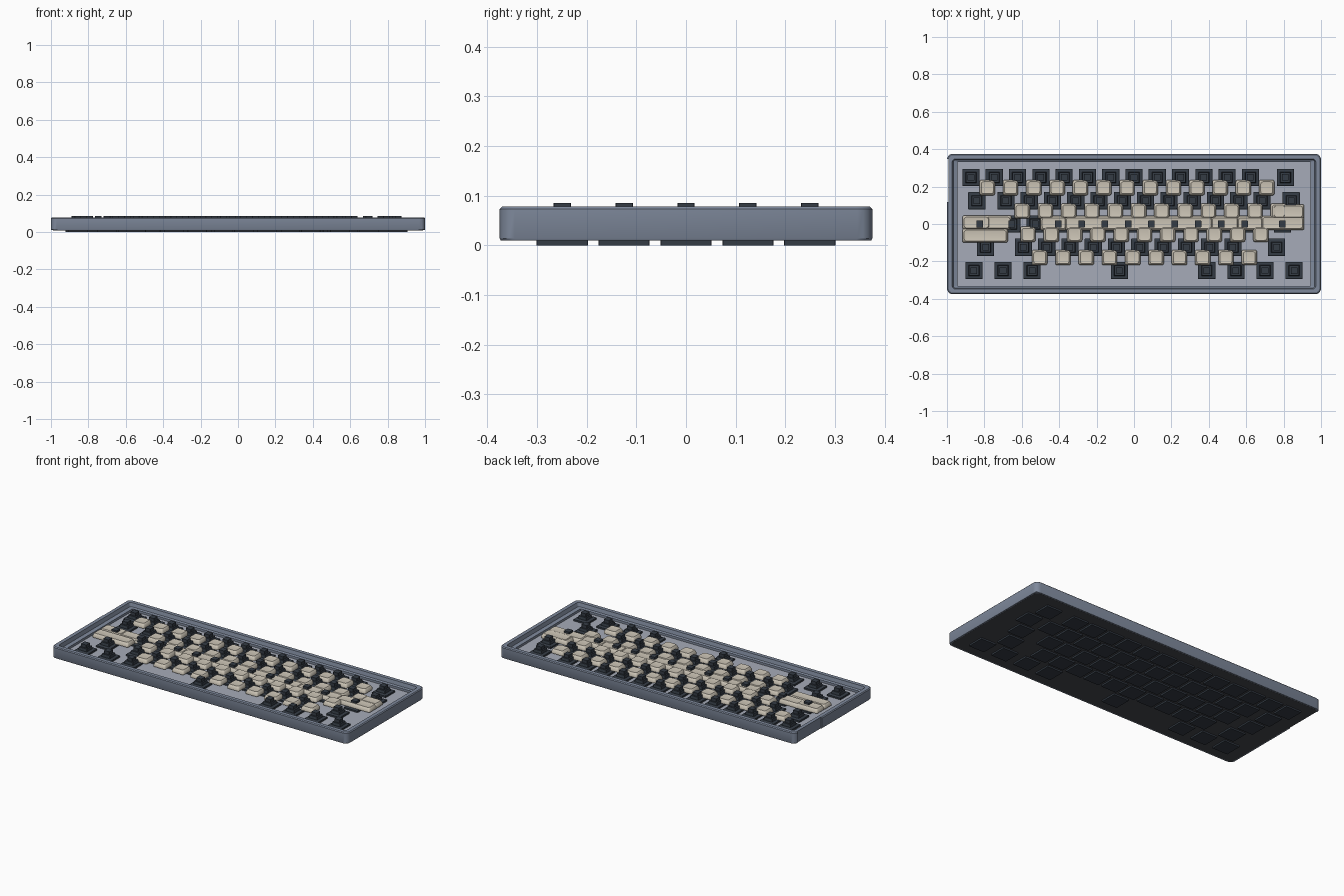
import bpy, math

if "Cube" in bpy.data.objects:
    bpy.data.objects.remove(bpy.data.objects["Cube"])

def material(name, rgb):
    m = bpy.data.materials.new(name)
    m.diffuse_color = (*rgb, 1)
    m.use_nodes = True
    m.node_tree.nodes["Principled BSDF"].inputs["Base Color"].default_value = m.diffuse_color
    return m

CASE = material("case_slate", (0.21, 0.25, 0.33))
PLATE = material("plate_grey", (0.38, 0.41, 0.48))
DARK = material("switch_dark", (0.035, 0.045, 0.06))
BASE = material("base_dark", (0.06, 0.065, 0.075))
CREAM = material("cap_cream", (0.62, 0.57, 0.48))

def ring(hx, hy, z, r, seg):
    """Rounded rectangle outline at height z."""
    pts = []
    for q, (sx, sy) in enumerate(((1, 1), (-1, 1), (-1, -1), (1, -1))):
        for i in range(seg + 1):
            a = (q + i / seg) * math.pi / 2
            pts.append((sx * (hx - r) + r * math.cos(a), sy * (hy - r) + r * math.sin(a), z))
    return pts

def loft_mesh(name, rings, mat, seg=2, closed=False):
    """Skin stacked outlines; cap both ends, or join last ring to first."""
    verts, faces = [], []
    for hx, hy, z, r in rings:
        verts += ring(hx, hy, z, r, seg)
    n, k = 4 * (seg + 1), len(rings)
    for j in range(k if closed else k - 1):
        a, b = j * n, ((j + 1) % k) * n
        faces += [(a + i, a + (i + 1) % n, b + (i + 1) % n, b + i) for i in range(n)]
    if not closed:
        faces += [tuple(range(n))[::-1], tuple(range((k - 1) * n, k * n))]
    me = bpy.data.meshes.new(name)
    me.from_pydata(verts, [], faces)
    me.materials.append(mat)
    return me

def place(name, me, x=0, y=0, z=0):
    ob = bpy.data.objects.new(name, me)
    ob.location = (x, y, z)
    bpy.context.collection.objects.link(ob)
    return ob

# Case frame: closed cross-section with a thin rim and an inner ledge
case = place("case_frame", loft_mesh("case_frame", [
    (0.998, 0.373, 0.010, 0.03), (1.0, 0.375, 0.014, 0.03),
    (1.0, 0.375, 0.073, 0.03), (0.995, 0.370, 0.078, 0.028),
    (0.972, 0.347, 0.078, 0.015), (0.966, 0.342, 0.055, 0.012),
    (0.945, 0.332, 0.050, 0.004), (0.945, 0.332, 0.010, 0.004)], CASE, 4, True))

# Shallow recess on the left wall near the back
cutter = place("recess_cutter", loft_mesh("recess_cutter", [
    (0.02, 0.115, -0.1, 0.001), (0.02, 0.115, 0.2, 0.001)], CASE), -1.013, 0.232)
cutter.hide_render = True
cutter.hide_set(True)
mod = case.modifiers.new("recess", "BOOLEAN")
mod.operation, mod.object, mod.solver = "DIFFERENCE", cutter, "EXACT"
bpy.context.view_layer.objects.active = case
bpy.ops.object.modifier_apply(modifier=mod.name)
bpy.data.objects.remove(cutter)

# Switch plate and dark underside
place("switch_plate", loft_mesh("switch_plate", [
    (0.947, 0.334, 0.022, 0.004), (0.947, 0.334, 0.036, 0.004)], PLATE))
place("bottom_panel", loft_mesh("bottom_panel", [
    (0.99, 0.365, 0.0095, 0.025), (0.99, 0.365, 0.014, 0.025)], BASE, 4))

# Switch: lower body, flange, tapered housing and stem
switch = loft_mesh("switch", [
    (0.0515, 0.0515, 0.0, 0.001), (0.0515, 0.0515, 0.02, 0.001),
    (0.046, 0.046, 0.03, 0.001), (0.046, 0.046, 0.046, 0.001),
    (0.040, 0.040, 0.049, 0.001), (0.029, 0.029, 0.050, 0.001),
    (0.026, 0.026, 0.066, 0.001), (0.0175, 0.0175, 0.066, 0.001),
    (0.0175, 0.0175, 0.085, 0.001)], DARK, 1)

# Key rows in key units: (widths per row), laid out from the left edge
U = 0.1245
rows = [[1] * 13 + [2], [1.5] + [1] * 12 + [1.5], [1.75] + [1] * 11 + [2.25],
        [2.25] + [1] * 10 + [2.75], [1.25] * 3 + [6.25] + [1.25] * 4]

def cap_mesh(name, hx, hy=0.041):
    """Keycap with tapered sides, rounded shoulder and dished top."""
    me = loft_mesh(name, [
        (hx, hy, 0.0, 0.010), (hx, hy, 0.008, 0.010), (hx - 0.006, hy - 0.006, 0.022, 0.012),
        (hx - 0.009, hy - 0.009, 0.025, 0.012), (hx - 0.016, hy - 0.016, 0.0235, 0.010)], CREAM, 3)
    return me

cap = cap_mesh("keycap", 0.041)
CAP_DX, CAP_DY, CAP_Z = 0.087, -0.055, 0.050
for r, widths in enumerate(rows):
    x, y = -7.5 * U, (2 - r) * U
    for k, w in enumerate(widths):
        cx = x + w * U / 2
        place(f"switch_{r}_{k}", switch, cx, y)
        if w == 1:
            place(f"keycap_{r}_{k}", cap, cx + CAP_DX, y + CAP_DY, CAP_Z)
        x += w * U

# Wide keycaps clustered along the middle: (x_min, x_max, y_centre, z)
wide = [(-0.917, -0.77, 0.008, 0.050), (-0.80, -0.655, 0.008, 0.048),
        (-0.917, -0.675, -0.062, 0.049), (0.74, 0.91, 0.067, 0.050),
        (0.68, 0.91, 0.006, 0.049), (-0.50, -0.36, 0.004, 0.047),
        (-0.37, 0.42, 0.004, 0.047), (0.41, 0.56, 0.004, 0.047), (0.55, 0.69, 0.004, 0.047)]
for i, (a, b, y, z) in enumerate(wide):
    place(f"wide_keycap_{i}", cap_mesh("wide_keycap", (b - a) / 2, 0.038), (a + b) / 2, y, z)

# Smooth the caps and frame, keeping edges crisp
for ob in bpy.data.objects:
    ob.select_set(ob.name.startswith(("keycap", "wide", "case")))
bpy.ops.object.shade_smooth_by_angle(angle=math.radians(30))
